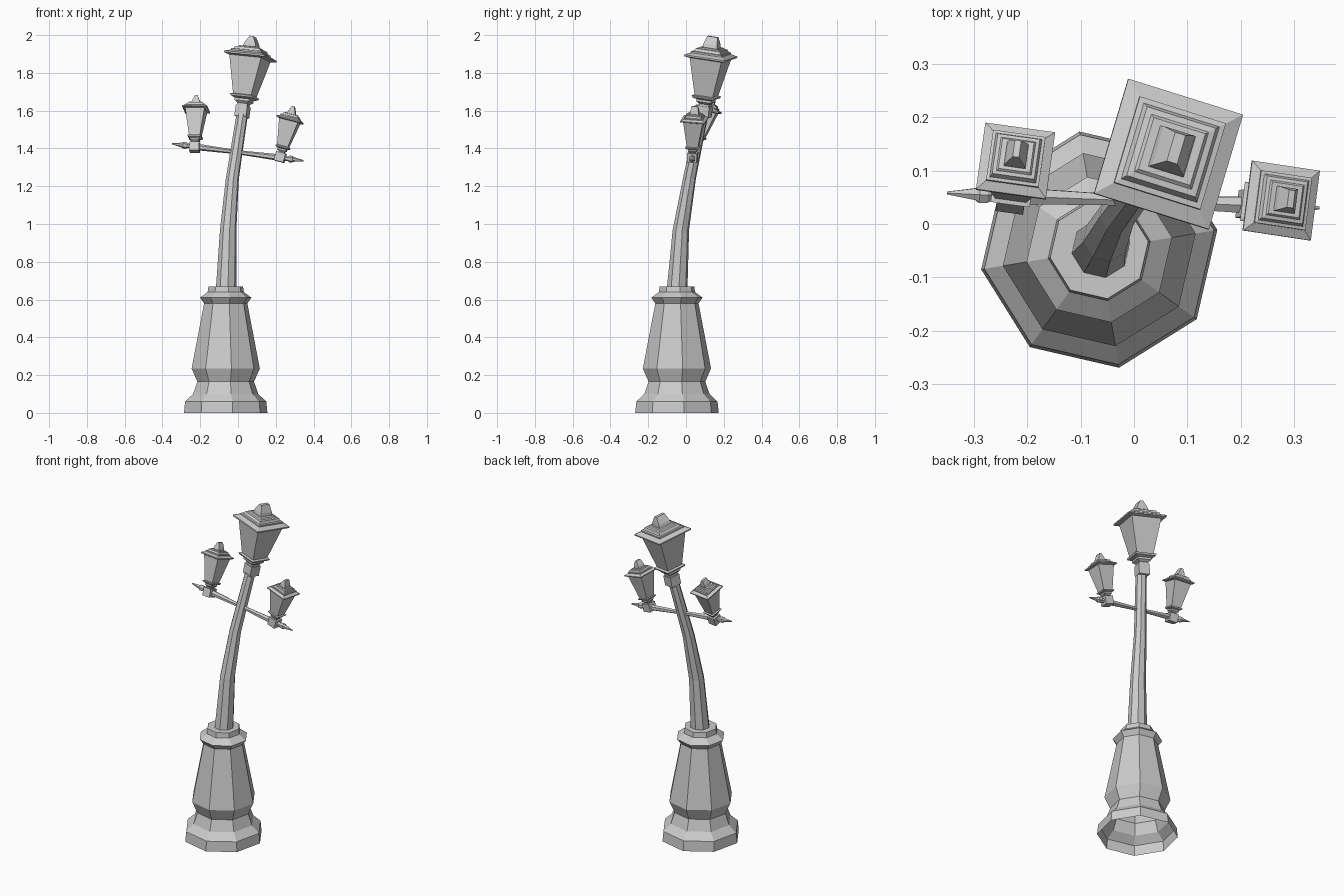
import bpy, math
from mathutils import Vector, Matrix

if "Cube" in bpy.data.objects:
    bpy.data.objects.remove(bpy.data.objects["Cube"])


def make(name, rings, cap_start=True, cap_end=True):
    """Skin a list of equal-length vertex rings with flat quads."""
    n = len(rings[0])
    verts = [v for r in rings for v in r]
    faces = []
    for i in range(len(rings) - 1):
        for j in range(n):
            k = (j + 1) % n
            faces.append((i * n + j, i * n + k, (i + 1) * n + k, (i + 1) * n + j))
    if cap_start:
        faces.append(tuple(reversed(range(n))))
    if cap_end:
        faces.append(tuple(range((len(rings) - 1) * n, len(rings) * n)))
    mesh = bpy.data.meshes.new(name)
    mesh.from_pydata(verts, [], faces)
    mesh.update()
    ob = bpy.data.objects.new(name, mesh)
    bpy.context.collection.objects.link(ob)
    return ob


def ring(n, rx, ry, h, turn):
    """Polygon ring at height h; square rings take half-side lengths."""
    f = math.sqrt(2) if n == 4 else 1
    start = math.pi / 4 if n == 4 else 0
    rot = Matrix.Rotation(math.radians(turn), 3, 'Z')
    return [rot @ Vector((f * rx * math.cos(start + j * math.tau / n),
                          f * ry * math.sin(start + j * math.tau / n), h)) for j in range(n)]


def turned(name, profile, n, origin, axis, turn=0.0, **caps):
    """Profile of (height, rx[, ry]) swept along a tilted axis."""
    q = Vector((0, 0, 1)).rotation_difference(Vector(axis))
    rings = [[Vector(origin) + q @ v for v in ring(n, p[1], p[-1], p[0], turn)] for p in profile]
    return make(name, rings, **caps)


# Octagonal pedestal, open underneath
turned("pedestal", [(0, .224), (.06, .218), (.10, .175), (.165, .152), (.235, .183), (.58, .116),
                    (.61, .138), (.64, .097), (.67, .093)],
       8, (-.065, -.048, 0), (0, 0, 1), 9.5, cap_start=False)

# Bent tapering pole
path = [(-.063, -.048, .64, .056), (-.052, -.027, .97, .044), (-.030, .018, 1.24, .035),
        (.022, .088, 1.58, .031)]
make("pole", [[v + Vector((x, y, z)) for v in ring(8, r, r, 0, 9.5)] for x, y, z, r in path])

# Crossarm with a spike at each end
tip_a, tip_b = Vector((-.35, .058, 1.425)), Vector((.347, .03, 1.335))
span = (tip_b - tip_a).length
half = [(0, .003), (.055, .013), (.06, .018), (.075, .018), (.085, .012), (.15, .017), (.31, .012)]
turned("crossarm", half + [(span - h, r) for h, r in reversed(half)], 6, tip_a, tip_b - tip_a)


def lantern(name, origin, axis, turn, w, block):
    """Square lantern: w = roof half-side, axis length = height to the tip."""
    L = Vector(axis).length

    def part(suffix, prof):
        turned(name + suffix, [(p[0] * L,) + tuple(c * w for c in p[1:]) for p in prof],
               4, origin, axis, turn)

    # Mounting block
    turned(name + "_block", [(-.03 * block / .031, block), (.028 * block / .031, block)],
           4, origin, axis, turn)
    # Flared neck with ledges
    part("_neck", [(.04, .24), (.10, .24), (.13, .36), (.16, .36), (.18, .52), (.205, .56),
                   (.215, .44)])
    # Tapered glass body
    part("_body", [(.205, .44), (.72, .79)])
    # Stepped roof
    part("_roof", [(.71, .82), (.725, 1.0), (.745, 1.0), (.775, .75), (.795, .75), (.80, .66),
                   (.835, .60), (.84, .50), (.855, .45)])
    # Wedge finial
    part("_finial", [(.84, .32, .36), (.90, .27, .34), (1.0, .09, .25)])


lantern("main_lantern", (.024, .099, 1.597), (.055, .043, .395), -17, .113, .032)
lantern("left_lantern", (-.229, .053, 1.407), (.010, .088, .272), -8, .066, .026)
lantern("right_lantern", (.224, .035, 1.355), (.070, .012, .268), -8, .066, .026)
